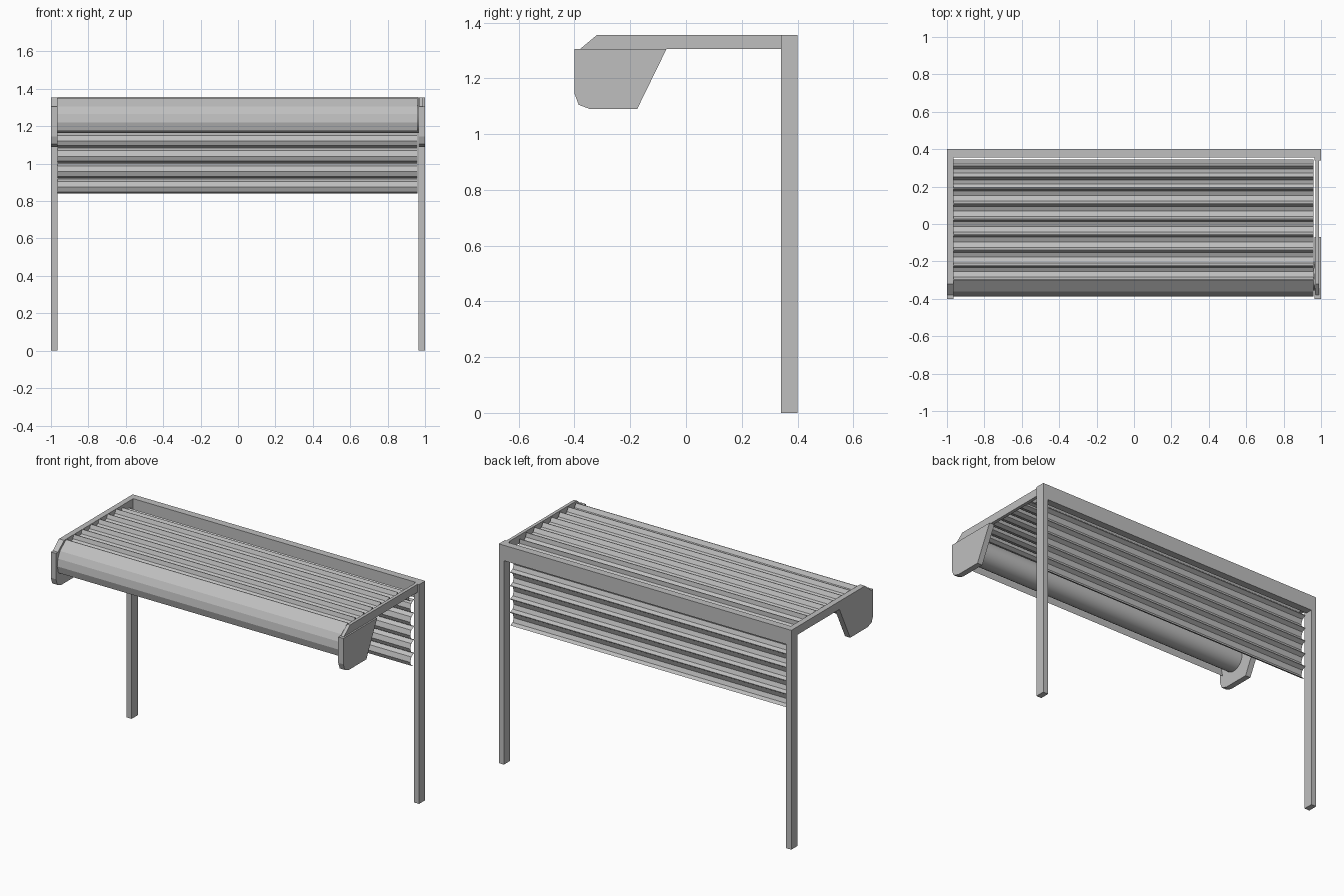
import bpy, bmesh, math
from mathutils import Vector

cube = bpy.data.objects.get("Cube")
if cube:
    bpy.data.objects.remove(cube)

grey = bpy.data.materials.new("light grey metal")
grey.use_nodes = True
COLOUR = (0.52, 0.52, 0.52, 1)
grey.diffuse_color = COLOUR
grey.node_tree.nodes["Principled BSDF"].inputs["Base Color"].default_value = COLOUR


def extrude(name, profile, x0, x1, closed=True):
    """Sweep a (y, z) profile along x; closed profiles become solids."""
    bm = bmesh.new()
    a = [bm.verts.new((x0, y, z)) for y, z in profile]
    b = [bm.verts.new((x1, y, z)) for y, z in profile]
    n = len(profile)
    for i in range(n if closed else n - 1):
        j = (i + 1) % n
        bm.faces.new((a[i], a[j], b[j], b[i]))
    if closed:
        bm.faces.new(a)
        bm.faces.new(b)
    bmesh.ops.recalc_face_normals(bm, faces=bm.faces)
    mesh = bpy.data.meshes.new(name)
    bm.to_mesh(mesh)
    bm.free()
    mesh.materials.append(grey)
    obj = bpy.data.objects.new(name, mesh)
    bpy.context.collection.objects.link(obj)
    return obj


def box(name, x0, x1, y0, y1, z0, z1):
    return extrude(name, [(y0, z0), (y1, z0), (y1, z1), (y0, z1)], x0, x1)


# Posts and drum brackets on both sides
bracket = [(-0.4, 1.305), (-0.4, 1.145), (-0.385, 1.105), (-0.345, 1.09),
           (-0.175, 1.09), (-0.07, 1.305)]
for side, s in (("left", 1), ("right", -1)):
    box(side + "_post", s * 0.965, s, 0.34, 0.4, 0, 1.355)
    extrude(side + "_bracket", bracket, s * 0.965, s)

# Ceiling rails with a sloped front end; the left one is narrower
rail = [(-0.38, 1.305), (-0.32, 1.355), (0.34, 1.355), (0.34, 1.305)]
extrude("left_rail", rail, 0.97, 0.99)
extrude("right_rail", rail, -1, -0.965)

# Lintel across the back
box("back_beam", -0.965, 0.965, 0.355, 0.4, 1.26, 1.355)

# Slat joints: up the back, round the corner, forward along the top
PITCH = 0.0825
joints = [(0.345, 0.84 + PITCH * i) for i in range(6)]
joints += [(0.31, 1.315), (0.25, 1.34)]
joints += [(0.187 - PITCH * i, 1.356) for i in range(6)]
joints += [(-0.3, 1.352)]

# Each slat bulges towards the inside of the curtain's bend
slat_shape = [(0, 0), (0.12, 0.7), (0.42, 1), (0.78, 0.7), (0.95, 0)]
DEPTH = 0.034
path = []
for p, q in zip(joints, joints[1:]):
    p, q = Vector(p), Vector(q)
    along = q - p
    inward = Vector((-along.y, along.x)).normalized() * DEPTH
    path += [tuple(p + along * t + inward * d) for t, d in slat_shape]
path.append(joints[-1])
extrude("slat_curtain", path, -0.965, 0.96, closed=False)

# Curtain front wrapping over the drum
cover = [(-0.3, 1.352), (-0.36, 1.305), (-0.38, 1.265), (-0.387, 1.22),
         (-0.375, 1.175)]
extrude("front_wrap", cover, -0.965, 0.96, closed=False)

# Winding drum
circle = [(-0.28 + 0.075 * math.cos(k * math.tau / 32),
           1.24 + 0.075 * math.sin(k * math.tau / 32)) for k in range(32)]
drum = extrude("winding_drum", circle, -0.965, 0.965)
bpy.ops.object.select_all(action='DESELECT')
drum.select_set(True)
bpy.context.view_layer.objects.active = drum
bpy.ops.object.shade_smooth_by_angle(angle=math.radians(30))
